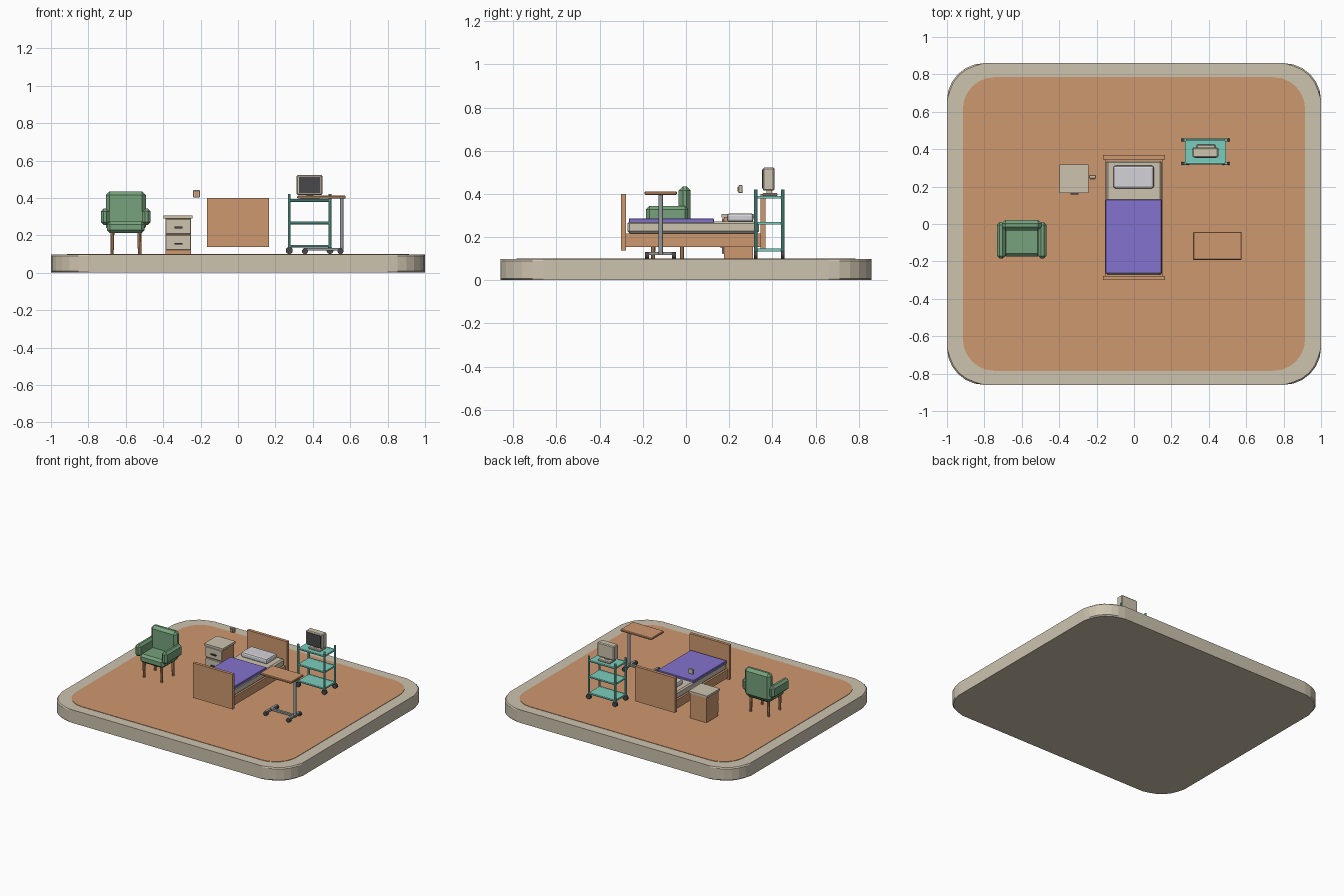
import bpy, bmesh, math
from mathutils import Vector

if "Cube" in bpy.data.objects:
    bpy.data.objects.remove(bpy.data.objects["Cube"])


def material(name, r, g, b):
    lin = [((c / 255 + 0.055) / 1.055) ** 2.4 for c in (r, g, b)]
    m = bpy.data.materials.new(name)
    m.diffuse_color = (*lin, 1)
    m.use_nodes = True
    m.node_tree.nodes["Principled BSDF"].inputs["Base Color"].default_value = m.diffuse_color
    return m


CREAM = material("cream", 205, 195, 175)
WOOD = material("wood", 206, 152, 112)
GREEN = material("green", 118, 162, 124)
TEAL = material("teal", 122, 206, 190)
PURPLE = material("purple", 132, 114, 206)
WHITE = material("pillow_white", 212, 212, 216)
METAL = material("metal", 150, 156, 156)
DARK = material("dark_grey", 72, 72, 76)


def finish(name, bm, mat):
    bmesh.ops.recalc_face_normals(bm, faces=bm.faces[:])
    me = bpy.data.meshes.new(name)
    bm.to_mesh(me)
    bm.free()
    me.materials.append(mat)
    ob = bpy.data.objects.new(name, me)
    bpy.context.collection.objects.link(ob)
    return ob


def box(name, x, y, z, mat, bevel=0.0, seg=1):
    """Box spanning the given (low, high) ranges."""
    bm = bmesh.new()
    bmesh.ops.create_cube(bm, size=1)
    for v in bm.verts:
        v.co = Vector([(r[0] + r[1]) / 2 + c * (r[1] - r[0]) for r, c in zip((x, y, z), v.co)])
    if bevel:
        bmesh.ops.bevel(bm, geom=bm.edges[:], offset=bevel, segments=seg, affect='EDGES', profile=0.5)
    return finish(name, bm, mat)


def rod(name, a, b, r, mat, r2=None, sides=12):
    """Cylinder or cone from point a to point b."""
    a, b = Vector(a), Vector(b)
    bm = bmesh.new()
    bmesh.ops.create_cone(bm, cap_ends=True, segments=sides, radius1=r,
                          radius2=r if r2 is None else r2, depth=(b - a).length)
    q = Vector((0, 0, 1)).rotation_difference(b - a)
    for v in bm.verts:
        v.co = q @ v.co + (a + b) / 2
    return finish(name, bm, mat)


def rounded_slab(name, hx, hy, r, z0, z1, mat, bevel=0.0, seg=6):
    """Slab with rounded corners in plan."""
    bm = bmesh.new()
    pts = []
    for i, (sx, sy) in enumerate(((1, 1), (-1, 1), (-1, -1), (1, -1))):
        for k in range(seg + 1):
            t = math.pi / 2 * (i + k / seg)
            pts.append((sx * (hx - r) + r * math.cos(t), sy * (hy - r) + r * math.sin(t)))
    lo = [bm.verts.new((*p, z0)) for p in pts]
    hi = [bm.verts.new((*p, z1)) for p in pts]
    caps = [bm.faces.new(lo), bm.faces.new(hi)]
    n = len(pts)
    for i in range(n):
        bm.faces.new((lo[i], lo[(i + 1) % n], hi[(i + 1) % n], hi[i]))
    if bevel:
        rim = [e for f in caps for e in f.edges]
        bmesh.ops.bevel(bm, geom=rim, offset=bevel, segments=1, affect='EDGES', profile=0.5)
    return finish(name, bm, mat)


# platform and floor
rounded_slab("platform", 1.0, 0.86, 0.20, 0, 0.098, CREAM, 0.008)
rounded_slab("floor", 0.915, 0.785, 0.17, 0.094, 0.101, WOOD)

# bed
box("footboard", (-0.165, 0.165), (-0.30, -0.278), (0.138, 0.40), WOOD)
box("headboard", (-0.165, 0.165), (0.345, 0.368), (0.138, 0.40), WOOD)
box("bed_frame", (-0.155, 0.155), (-0.278, 0.345), (0.153, 0.217), WOOD)
box("mattress", (-0.15, 0.15), (-0.272, 0.338), (0.217, 0.272), CREAM, 0.01)
box("blanket", (-0.153, 0.147), (-0.265, 0.13), (0.265, 0.286), PURPLE, 0.003)
box("pillow", (-0.11, 0.106), (0.19, 0.312), (0.27, 0.31), WHITE, 0.012, 2)

# bedside cabinet
box("cabinet_body", (-0.388, -0.25), (0.175, 0.31), (0.10, 0.29), WOOD)
box("cabinet_top", (-0.397, -0.242), (0.165, 0.317), (0.29, 0.306), CREAM)
for z in (0.121, 0.207):
    box("drawer_front", (-0.388, -0.25), (0.167, 0.176), (z, z + 0.08), CREAM, 0.003)
    box("drawer_handle", (-0.34, -0.297), (0.158, 0.168), (z + 0.03, z + 0.039), DARK)

# call button box
box("call_box", (-0.24, -0.203), (0.243, 0.262), (0.403, 0.441), CREAM, 0.003)
box("call_button", (-0.232, -0.211), (0.238, 0.245), (0.411, 0.433), WOOD)

# armchair
box("chair_seat", (-0.70, -0.50), (-0.175, 0.01), (0.212, 0.275), GREEN, 0.016)
box("chair_back", (-0.707, -0.493), (-0.035, 0.022), (0.225, 0.435), GREEN, 0.02)
for s in (-1, 1):
    xs = sorted((-0.60 + s * 0.088, -0.60 + s * 0.133))
    box("chair_arm", xs, (-0.185, 0.01), (0.255, 0.343), GREEN, 0.015)
    for y in (-0.152, -0.018):
        rod("chair_leg", (-0.60 + s * 0.074, y, 0.10), (-0.60 + s * 0.072, y, 0.222), 0.009, WOOD, 0.011, 8)

# equipment trolley
X0, X1, Y0, Y1 = 0.274, 0.492, 0.324, 0.449
for z in (0.14, 0.264, 0.384):
    box("trolley_shelf", (X0, X1), (Y0, Y1), (z - 0.006, z + 0.006), TEAL)
    for y in (Y0, Y1):
        rod("shelf_rail", (X0, y, z + 0.002), (X1, y, z + 0.002), 0.007, TEAL, sides=8)
for x in (X0, X1):
    for y in (Y0, Y1):
        rod("trolley_post", (x, y, 0.128), (x, y, 0.42), 0.008, TEAL, sides=10)
        rod("trolley_wheel", (x, y - 0.008, 0.119), (x, y + 0.008, 0.119), 0.019, DARK)

# monitor
box("monitor_foot", (0.335, 0.435), (0.353, 0.425), (0.39, 0.404), CREAM, 0.004)
box("monitor_neck", (0.365, 0.40), (0.372, 0.398), (0.40, 0.42), CREAM)
box("monitor_case", (0.313, 0.451), (0.356, 0.41), (0.415, 0.522), CREAM, 0.006)
box("monitor_screen", (0.325, 0.439), (0.352, 0.358), (0.425, 0.512), DARK)

# overbed table
box("table_top", (0.316, 0.576), (-0.192, -0.042), (0.396, 0.412), WOOD, 0.004)
rod("table_post", (0.555, -0.117, 0.122), (0.555, -0.117, 0.398), 0.010, METAL)
box("table_base_beam", (0.35, 0.563), (-0.126, -0.108), (0.118, 0.132), METAL)
for x in (0.358, 0.548):
    box("table_base_bar", (x - 0.009, x + 0.009), (-0.185, -0.05), (0.117, 0.131), METAL)
    for y in (-0.18, -0.055):
        rod("table_wheel", (x, y - 0.009, 0.115), (x, y + 0.009, 0.115), 0.016, DARK)
